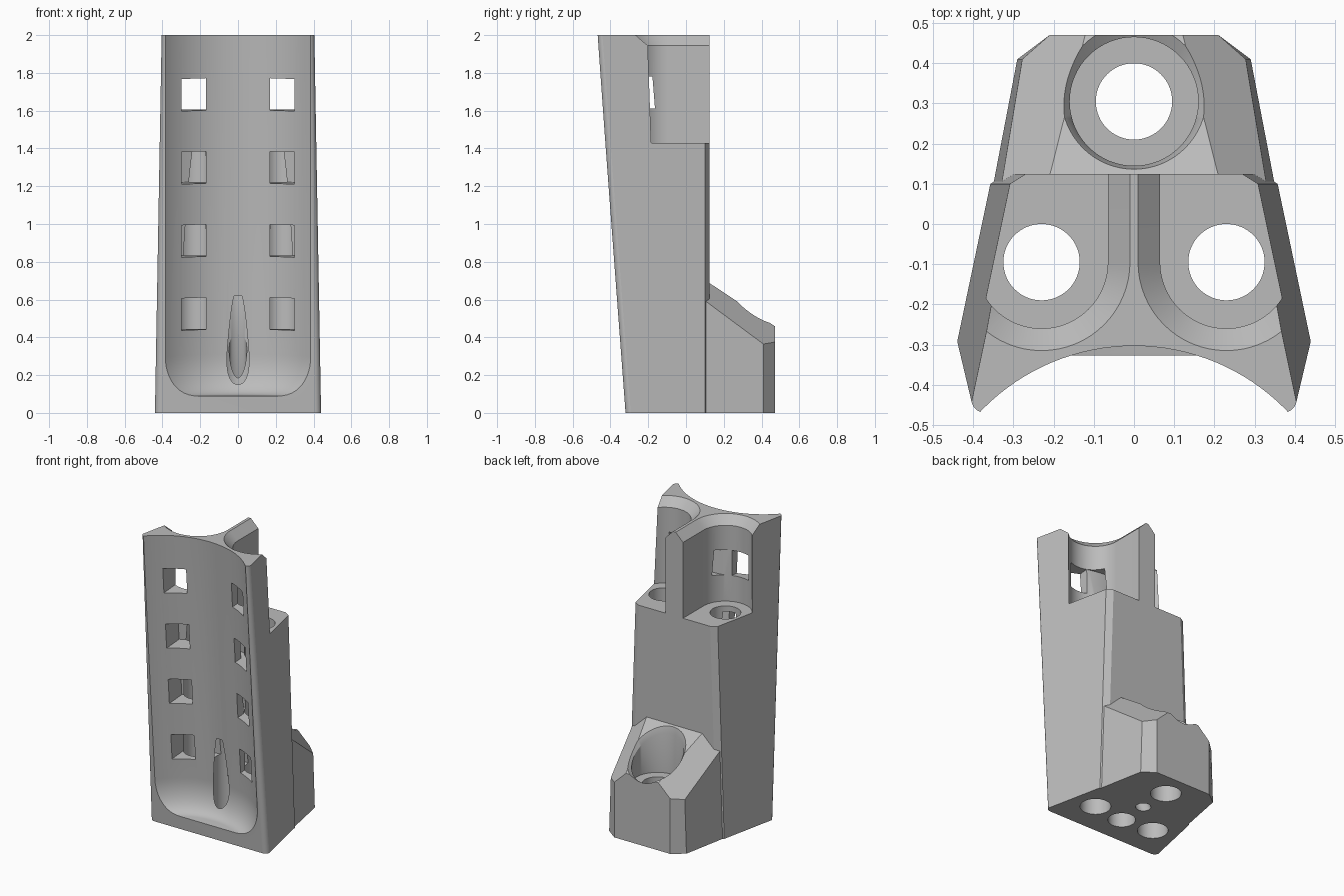
import bpy, bmesh
from math import sin, cos, pi, sqrt, radians
from mathutils import Matrix, Vector

cube = bpy.data.objects.get("Cube")
if cube:
    bpy.data.objects.remove(cube, do_unlink=True)

grey = bpy.data.materials.new("plain_grey")
grey.use_nodes = True
grey.diffuse_color = (0.5, 0.5, 0.5, 1)
grey.node_tree.nodes["Principled BSDF"].inputs["Base Color"].default_value = (0.5, 0.5, 0.5, 1)


def make_object(name, bm):
    bmesh.ops.recalc_face_normals(bm, faces=bm.faces)
    mesh = bpy.data.meshes.new(name)
    bm.to_mesh(mesh)
    bm.free()
    mesh.materials.append(grey)
    ob = bpy.data.objects.new(name, mesh)
    bpy.context.collection.objects.link(ob)
    return ob


def loft_bm(rings):
    """Closed solid skinned through rings of equal point count."""
    bm = bmesh.new()
    loops = [[bm.verts.new(p) for p in ring] for ring in rings]
    n = len(loops[0])
    for a, b in zip(loops, loops[1:]):
        for i in range(n):
            j = (i + 1) % n
            bm.faces.new((a[i], a[j], b[j], b[i]))
    bm.faces.new(loops[0])
    bm.faces.new(loops[-1])
    bmesh.ops.recalc_face_normals(bm, faces=bm.faces)
    return bm


def circle(r, x, y, z, n=64, slope=0):
    return [(x + r * cos(2 * pi * i / n), y + r * sin(2 * pi * i / n),
             z + slope * r * sin(2 * pi * i / n)) for i in range(n)]


def combine(target, tool, operation):
    mod = target.modifiers.new(operation.lower(), 'BOOLEAN')
    mod.operation = operation
    mod.solver = 'EXACT'
    mod.object = tool
    bpy.context.view_layer.objects.active = target
    bpy.ops.object.modifier_apply(modifier=mod.name)
    bpy.data.objects.remove(tool, do_unlink=True)


def cut(target, name, rings, matrix=None):
    bm = loft_bm(rings)
    if matrix:
        bm.transform(matrix)
    combine(target, make_object(name, bm), 'DIFFERENCE')


def side_x(y, z):
    """Half width of the drafted body."""
    return 0.379 - 0.034 * z - 0.216 * y


def mirrored(half):
    return half + [(-x, y, z) for x, y, z in reversed(half)]


# Leaning column with rounded front corners
def column_ring(z):
    front, r = -0.32 - 0.075 * z, 0.035
    half = [(side_x(0.1, z) - 0.04, 0.125, z), (side_x(0.1, z), 0.1, z)]
    cx, cy = side_x(front + r, z) - r, front + r
    half += [(cx + r * cos(a), cy - r * sin(a), z)
             for a in (radians(12 + 78 * i / 8) for i in range(9))]
    return mirrored(half)


body = make_object("bracket_body", loft_bm([column_ring(0), column_ring(2)]))


# Foot block behind the column, with a sloped and bevelled top
def foot_ring(z):
    return mirrored([(0.21, 0.47, z), (side_x(0.41, z), 0.41, z), (side_x(0.0, z) - 0.01, 0.0, z)])


foot = loft_bm([foot_ring(0), foot_ring(0.9)])
for point, normal in (((0, 0.12, 0.69), (0, 0.66, 1)),
                      ((0.21, 0.12, 0.69), (0.95, 0.9, 1)),
                      ((-0.21, 0.12, 0.69), (-0.95, 0.9, 1))):
    result = bmesh.ops.bisect_plane(foot, geom=foot.verts[:] + foot.edges[:] + foot.faces[:],
                                    plane_co=Vector(point), plane_no=Vector(normal), clear_outer=True)
    edges = [e for e in result["geom_cut"] if isinstance(e, bmesh.types.BMEdge)]
    bmesh.ops.contextual_create(foot, geom=edges)
foot_block = make_object("foot_block", foot)
# keep the sloped top from rising inside the column
combine(body, foot_block, 'UNION')

# Concave front channel on a leaning axis, with a filleted floor
lean = Matrix.Translation((0, -0.685, 0)) @ Matrix.Rotation(0.0748, 4, 'X')
floor_z, fillet = 0.062, 0.21
profile = [(0.42, floor_z)]
for i in range(1, 13):
    a = pi / 2 * i / 12
    profile.append((0.42 + 0.11 * sin(a), floor_z + fillet * (1 - cos(a))))
profile.append((0.53, 2.3))
cut(body, "channel_cutter", [circle(r, 0, 0, z, 128) for r, z in profile], lean)

# Side screw recesses, open to the back and sides, with a flared rim
for s in (1, -1):
    def recess_ring(r, z):
        pts = [(0.23 + r * cos(a), -0.095 + r * sin(a)) for a in (pi + pi * i / 32 for i in range(33))]
        pts += [(0.23 + r, 0.4), (0.23 - r, 0.4)]
        return [(s * x, y, z) for x, y in pts]
    cut(body, "recess_cutter", [recess_ring(r, z) for r, z in
                                ((0.165, 1.43), (0.165, 1.945), (0.22, 2.0), (0.27, 2.05))])

# Rear screw recess, its rim following the sloped foot
cut(body, "rear_recess_cutter", [
    circle(0.16, 0, 0.305, 0.36),
    circle(0.16, 0, 0.305, 0.53, slope=-0.66),
    circle(0.19, 0, 0.322, 0.575, slope=-0.66),
    circle(0.19, 0, 0.325, 0.9)])

# Vertical screw holes
for x, y, r, top in ((0.23, -0.095, 0.095, 1.5), (-0.23, -0.095, 0.095, 1.5),
                     (0, 0.305, 0.095, 0.5), (0, -0.118, 0.085, 0.62)):
    cut(body, "hole_cutter", [circle(r, x, y, -0.1), circle(r, x, y, top)])

# Small slanted hole from the base into the front hole
cut(body, "slanted_hole_cutter", [circle(0.047, 0, 0.13, -0.1, 32), circle(0.047, 0, -0.11, 0.49, 32)])


# Curved strap passages with two window openings each
def arc(r, flip):
    pts = [(x, sqrt(r * r - x * x)) for x in (-0.3 + 0.6 * i / 24 for i in range(25))]
    return pts[::-1] if flip else pts


for k in range(4):
    low = 0.405 + 0.388 * k
    levels = (low, low + 0.17)
    passage = arc(0.59, False) + arc(0.645, True)
    cut(body, "strap_cutter", [[(x, y, z) for x, y in passage] for z in levels], lean)
    for s in (1, -1):
        window = [(0.17, 0.3), (0.3, 0.3), (0.3, 0.53), (0.17, 0.58)]
        cut(body, "window_cutter", [[(s * x, y, z) for x, y in window] for z in levels], lean)

# Smooth the curved walls, keep the edges sharp
bpy.ops.object.select_all(action='DESELECT')
body.select_set(True)
bpy.context.view_layer.objects.active = body
bpy.ops.object.shade_smooth_by_angle(angle=radians(25))
